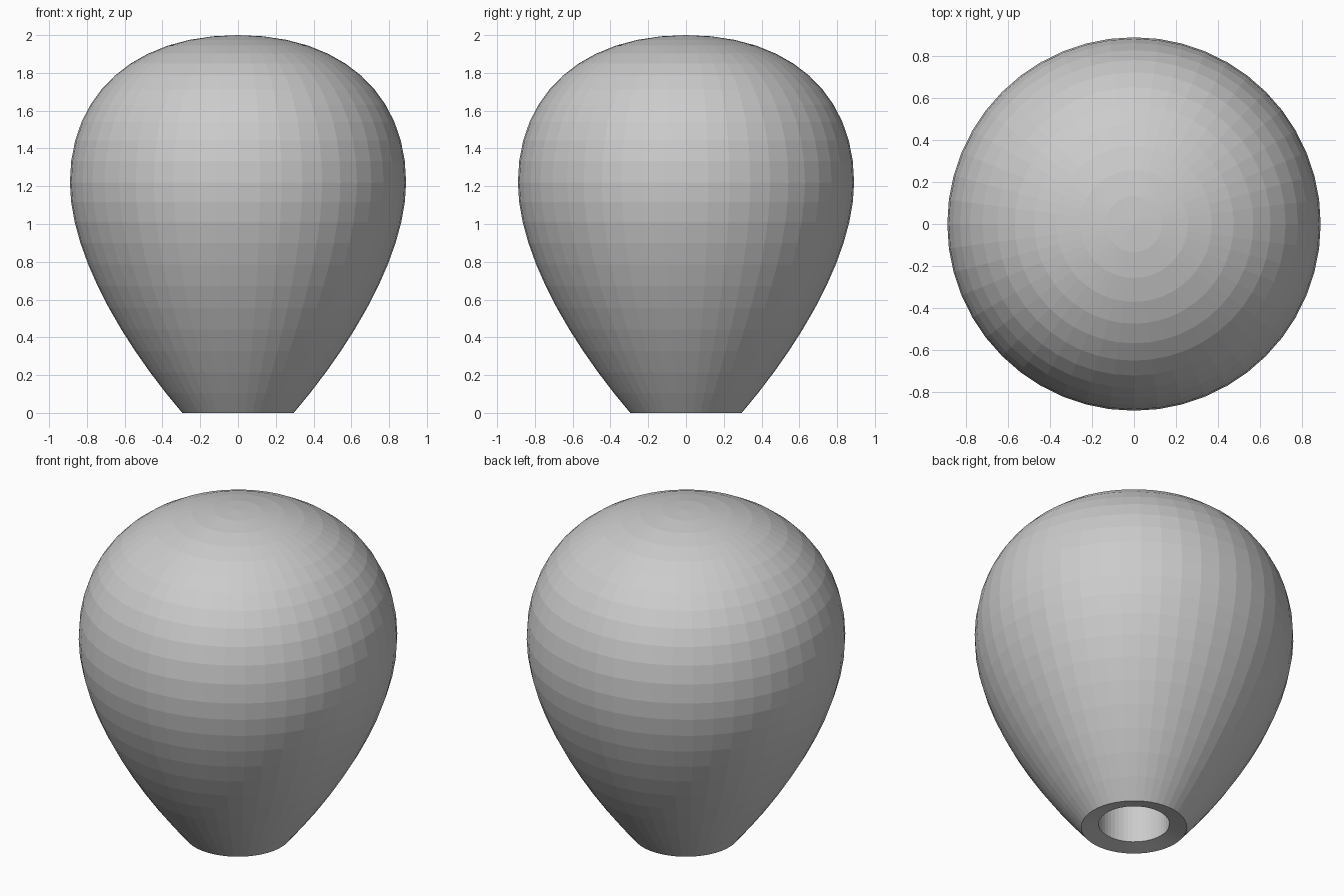
import bpy, bmesh, math
from mathutils import Vector
from mathutils.geometry import interpolate_bezier

if "Cube" in bpy.data.objects:
    bpy.data.objects.remove(bpy.data.objects["Cube"])

SEGMENTS = 48


def curve(p0, h0, h1, p1, n):
    """Sample a Bezier span of the (radius, height) profile."""
    pts = [Vector((r, 0, z)) for r, z in (p0, h0, h1, p1)]
    return interpolate_bezier(*pts, n)


# Blind socket and slightly dished rim, from the axis outwards
profile = [Vector((r, 0, z)) for r, z in ((0, 0.8), (0.198, 0.8), (0.198, 0.02))]
# Flaring lower body up to the widest point
profile += curve((0.295, 0), (0.62, 0.38), (0.89, 0.85), (0.89, 1.22), 12)
# Rounded shoulder and gently domed top
profile += curve((0.89, 1.22), (0.89, 1.69), (0.55, 2.0), (0, 2.0), 13)[1:]

# Lathe the profile around z
bm = bmesh.new()
verts = [bm.verts.new(p) for p in profile]
edges = [bm.edges.new(pair) for pair in zip(verts, verts[1:])]
bmesh.ops.spin(bm, geom=verts + edges, axis=(0, 0, 1), cent=(0, 0, 0),
               angle=2 * math.pi, steps=SEGMENTS)
bmesh.ops.remove_doubles(bm, verts=bm.verts, dist=1e-4)
bmesh.ops.recalc_face_normals(bm, faces=bm.faces)

mesh = bpy.data.meshes.new("knob")
bm.to_mesh(mesh)
bm.free()
bpy.context.collection.objects.link(bpy.data.objects.new("knob", mesh))
